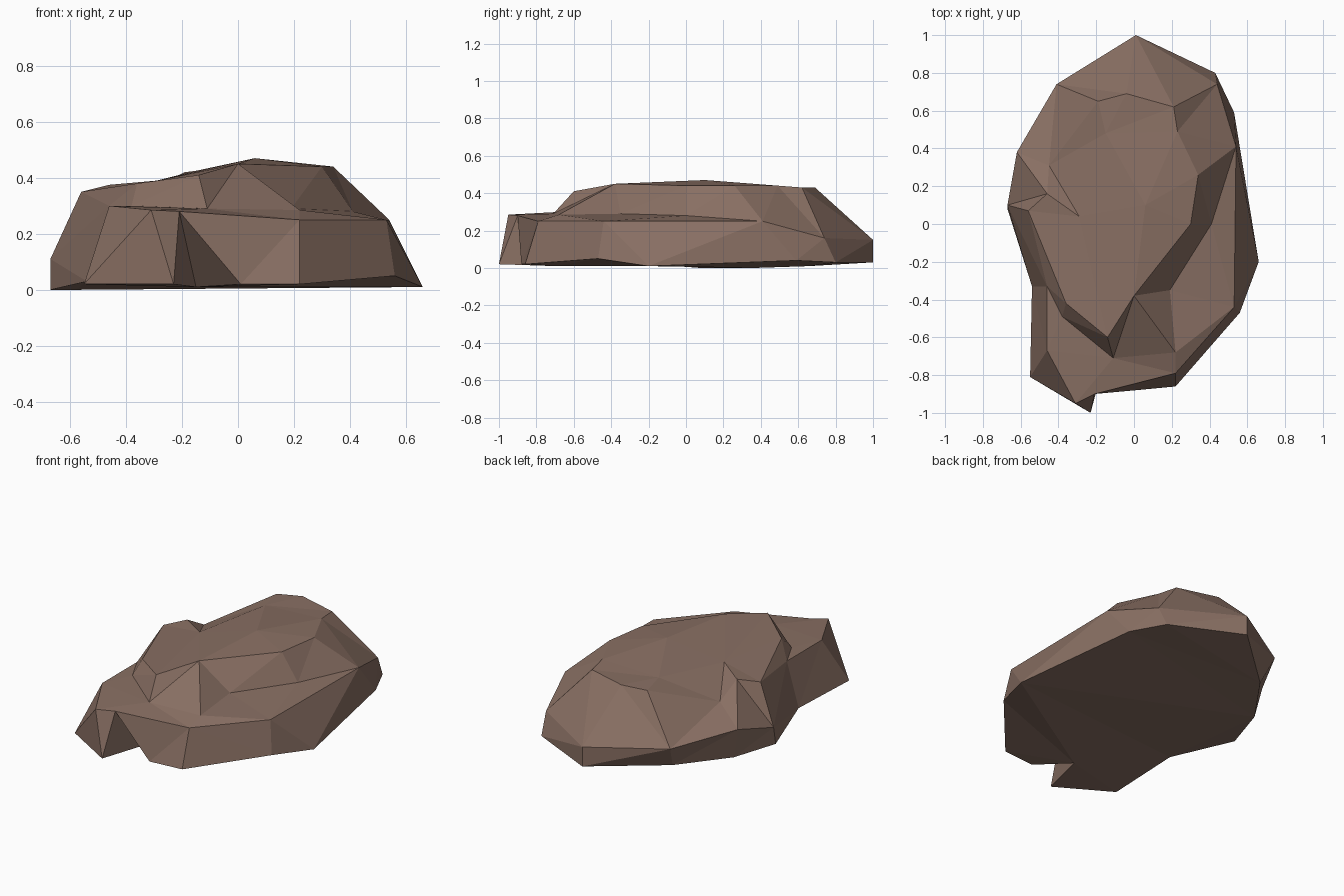
import bpy, bmesh
from mathutils import Vector

if "Cube" in bpy.data.objects:
    bpy.data.objects.remove(bpy.data.objects["Cube"])

# Contour rings of the boulder, counter-clockwise, from the ground up
BASE = [(.53, .59, .04), (.43, .80, .03), (.01, 1, .03), (-.37, .66, .01), (-.58, .36, 0),
        (-.67, .08, 0), (-.54, -.33, .03), (-.55, -.81, .02), (-.23, -1, .02), (-.15, -.70, .01),
        (.01, -.88, .02), (.22, -.86, .02), (.56, -.47, .05), (.66, -.20, .01)]
# Back and left edge, shared by the ledge rim and the foot of the upper mass
SHARED = [(.54, .41, .25), (.44, .74, .16), (.01, 1, .15), (-.41, .74, .15),
          (-.62, .38, .19), (-.67, .10, .11), (-.46, -.33, .30)]
LEDGE = SHARED + [(-.46, -.67, .30), (-.31, -.95, .285), (-.21, -.90, .28),
                  (.22, -.79, .25), (.53, -.44, .25)]
UPPER_FOOT = SHARED + [(-.38, -.49, .30), (-.11, -.71, .29), (.22, -.68, .285),
                       (.19, -.35, .29), (.41, 0, .28)]
UPPER_RIM = [(.34, .26, .44), (.23, .49, .44), (.21, .62, .43), (-.04, .69, .43),
             (-.19, .65, .42), (-.45, .31, .29), (-.46, .16, .375), (-.56, .07, .35),
             (-.36, -.42, .38), (-.14, -.60, .41), (0, -.38, .45), (.30, 0, .44)]
CROWN = [(.06, .10, .47), (-.15, .48, .425), (-.29, .04, .39)]


def stitch(bm, a, b):
    """Join two closed rings with triangles, always taking the shorter diagonal."""
    i = j = 0
    na, nb = len(a), len(b)
    while i < na or j < nb:
        p, q = a[i % na], b[j % nb]
        pn, qn = a[(i + 1) % na], b[(j + 1) % nb]
        step_a = j == nb or (i < na and (pn.co - q.co).length < (p.co - qn.co).length)
        if step_a:
            bm.faces.new((p, pn, q))
            i += 1
        else:
            bm.faces.new((p, qn, q))
            j += 1


bm = bmesh.new()
rings = [[bm.verts.new(Vector(p)) for p in ring]
         for ring in (BASE, LEDGE, UPPER_FOOT, UPPER_RIM, CROWN)]
for lower, upper in zip(rings, rings[1:]):
    stitch(bm, lower, upper)

# Underside and crown caps
underside = bm.faces.new(rings[0][::-1])
bm.faces.new(rings[-1])
bmesh.ops.triangulate(bm, faces=[underside])

# Merge the shared edge and clean up
bmesh.ops.remove_doubles(bm, verts=bm.verts[:], dist=0.001)
bmesh.ops.recalc_face_normals(bm, faces=bm.faces[:])

mesh = bpy.data.meshes.new("boulder")
bm.to_mesh(mesh)
bm.free()
stone = bpy.data.materials.new("brown stone")
stone.diffuse_color = (.25, .16, .125, 1)
stone.use_nodes = True
stone.node_tree.nodes["Principled BSDF"].inputs["Base Color"].default_value = stone.diffuse_color
mesh.materials.append(stone)
boulder = bpy.data.objects.new("boulder", mesh)
bpy.context.collection.objects.link(boulder)
